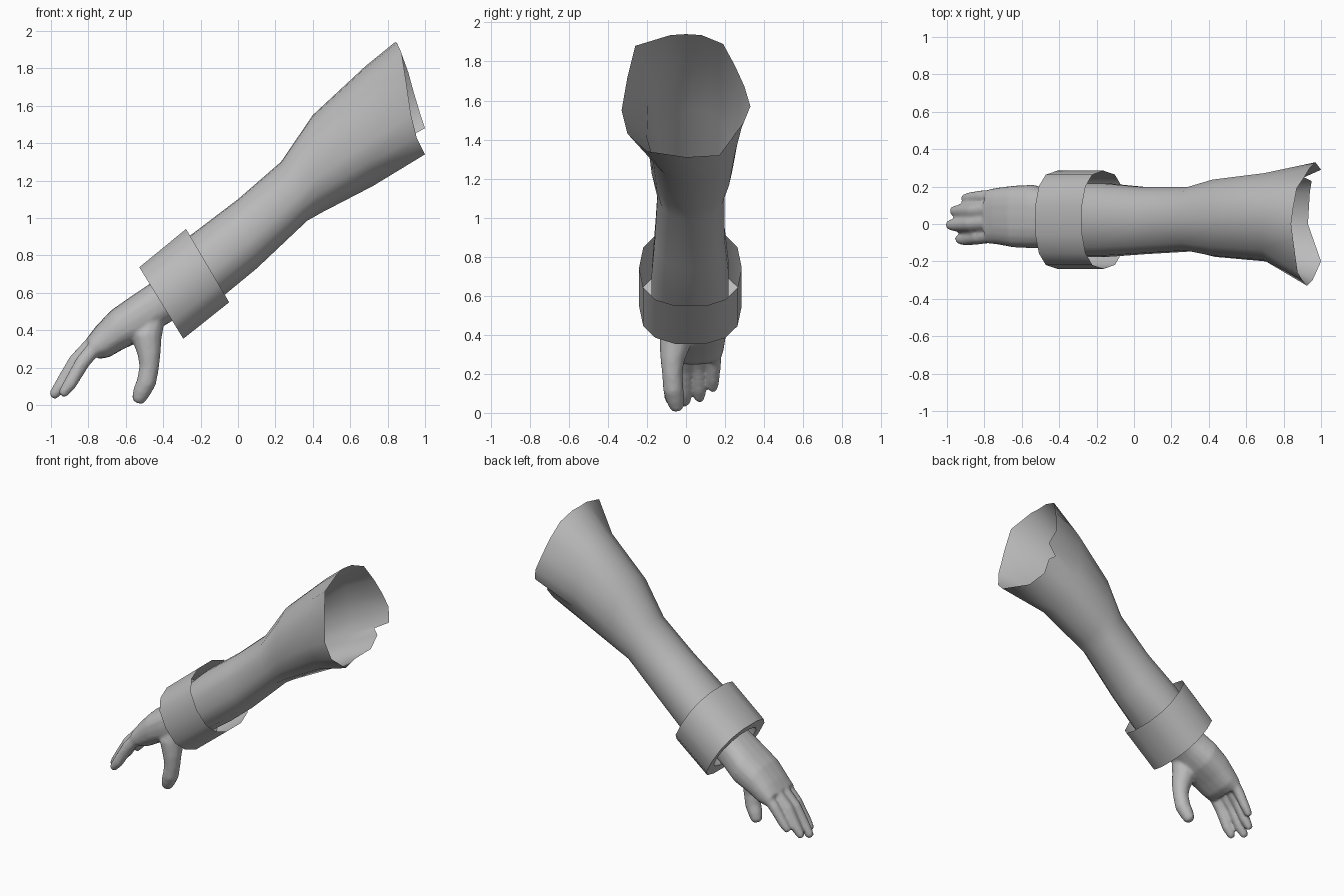
import bpy, bmesh, math
from mathutils import Vector

if "Cube" in bpy.data.objects:
    bpy.data.objects.remove(bpy.data.objects["Cube"])

cloth = bpy.data.materials.new("plain_grey")
cloth.diffuse_color = (0.5, 0.5, 0.5, 1)
cloth.use_nodes = True
cloth.node_tree.nodes["Principled BSDF"].inputs["Base Color"].default_value = cloth.diffuse_color


def section(top, bottom, y0, y1, angles, power=1.0):
    """Closed ring between a top and a bottom (x, z) point; power < 1 is boxier."""
    t, b = Vector((top[0], 0, top[1])), Vector((bottom[0], 0, bottom[1]))
    mid, up = (t + b) / 2 + Vector((0, (y0 + y1) / 2, 0)), (t - b) / 2
    side = Vector((0, (y1 - y0) / 2, 0))
    bend = lambda v: math.copysign(abs(v) ** power, v)
    return [mid + up * bend(math.cos(a)) + side * bend(math.sin(a)) for a in angles]


def loft(bm, rings, caps=False):
    rows = [[bm.verts.new(p) for p in r] for r in rings]
    n = len(rows[0])
    for a, b in zip(rows, rows[1:]):
        for i in range(n):
            bm.faces.new((a[i], a[(i + 1) % n], b[(i + 1) % n], b[i]))
    if caps:
        bm.faces.new(rows[0])
        bm.faces.new(rows[-1])


def tube(bm, path, angles):
    """Rounded finger along (x, y, z, radius) points."""
    pts = [Vector(p[:3]) for p in path]
    rad = [p[3] for p in path]
    # rounded tip
    d = (pts[-1] - pts[-2]).normalized()
    end, r = pts[-1], rad[-1]
    for k in (0.5, 0.85):
        pts.append(end + d * r * k)
        rad.append(r * math.sqrt(1 - k * k))
    rings = []
    for i, p in enumerate(pts):
        t = (pts[min(i + 1, len(pts) - 1)] - pts[max(i - 1, 0)]).normalized()
        u = t.cross(Vector((0, 1, 0))).normalized()
        v = u.cross(t)
        rings.append([p + (u * math.cos(a) + v * math.sin(a)) * rad[i] for a in angles])
    loft(bm, rings, caps=True)


def finish(bm, name, angle=40):
    bmesh.ops.recalc_face_normals(bm, faces=bm.faces)
    me = bpy.data.meshes.new(name)
    bm.to_mesh(me)
    bm.free()
    me.materials.append(cloth)
    ob = bpy.data.objects.new(name, me)
    bpy.context.collection.objects.link(ob)
    bpy.ops.object.select_all(action='DESELECT')
    ob.select_set(True)
    bpy.context.view_layer.objects.active = ob
    bpy.ops.object.shade_smooth_by_angle(angle=math.radians(angle))
    return ob


def circle(n):
    return [2 * math.pi * i / n for i in range(n)]


# Sleeve: open rim with a small tear on the far side, tapering to the wrist
rim = [(0.84, 0, 1.94), (0.85, 0.08, 1.935), (0.87, 0.19, 1.89), (0.91, 0.25, 1.78),
       (0.94, 0.30, 1.67), (0.97, 0.33, 1.57), (1.0, 0.29, 1.48), (0.91, 0.25, 1.43),
       (0.95, 0.23, 1.40), (0.94, 0.17, 1.32), (0.93, 0, 1.31), (1.0, -0.20, 1.34),
       (0.955, -0.30, 1.43), (0.925, -0.33, 1.55), (0.90, -0.30, 1.72),
       (0.875, -0.26, 1.88), (0.85, -0.08, 1.935)]
rim_angles = [math.atan2(y / 0.33, (z - 1.62) / 0.32) for x, y, z in rim]
sleeve_sections = [
    ((-0.49, 0.68), (-0.32, 0.41), -0.18, 0.22),
    ((-0.25, 0.91), (-0.07, 0.59), -0.18, 0.22),
    ((0.00, 1.10), (0.10, 0.73), -0.165, 0.20),
    ((0.23, 1.30), (0.37, 0.985), -0.15, 0.20),
    ((0.40, 1.55), (0.45, 1.03), -0.18, 0.24),
    ((0.68, 1.81), (0.72, 1.17), -0.205, 0.275),
]
bm = bmesh.new()
loft(bm, [section(*s, rim_angles, 0.9) for s in sleeve_sections] + [[Vector(p) for p in rim]])
finish(bm, "sleeve", 60)

# Cuff: wide boxy band, open toward the sleeve and hemmed at the hand end
bm = bmesh.new()
ca = [a + math.pi / 14 for a in circle(14)]
loft(bm, [section((-0.28, 0.945), (-0.045, 0.545), -0.24, 0.285, ca, 0.8),
          section((-0.53, 0.74), (-0.29, 0.35), -0.24, 0.285, ca, 0.8),
          section((-0.49, 0.68), (-0.32, 0.41), -0.18, 0.22, ca, 0.9)])
finish(bm, "cuff")

# Hand: palm, four fingers and thumb fused into one smooth skin
bm = bmesh.new()
palm = [((-0.40, 0.70), (-0.30, 0.48), -0.11, 0.17),
        ((-0.49, 0.635), (-0.40, 0.42), -0.125, 0.185),
        ((-0.58, 0.575), (-0.50, 0.35), -0.13, 0.21),
        ((-0.68, 0.505), (-0.61, 0.30), -0.125, 0.205),
        ((-0.76, 0.42), (-0.69, 0.255), -0.11, 0.195),
        ((-0.81, 0.355), (-0.75, 0.245), -0.105, 0.185)]
loft(bm, [section(*s, circle(20), 0.8) for s in palm], caps=True)
fingers = [
    [(-0.72, -0.055, 0.36, 0.042), (-0.83, -0.07, 0.23, 0.040), (-0.90, -0.08, 0.11, 0.036), (-0.93, -0.08, 0.07, 0.029)],
    [(-0.74, 0.010, 0.37, 0.042), (-0.87, 0.000, 0.23, 0.041), (-0.95, -0.005, 0.10, 0.036), (-0.98, -0.005, 0.06, 0.029)],
    [(-0.74, 0.080, 0.37, 0.042), (-0.86, 0.070, 0.24, 0.040), (-0.93, 0.070, 0.12, 0.035), (-0.96, 0.070, 0.08, 0.028)],
    [(-0.72, 0.145, 0.36, 0.040), (-0.81, 0.145, 0.26, 0.036), (-0.87, 0.140, 0.17, 0.032), (-0.90, 0.138, 0.13, 0.026)],
    # thumb
    [(-0.46, -0.04, 0.46, 0.07), (-0.49, -0.055, 0.36, 0.082), (-0.475, -0.07, 0.27, 0.062), (-0.475, -0.07, 0.20, 0.053),
     (-0.49, -0.065, 0.12, 0.053), (-0.515, -0.055, 0.07, 0.048), (-0.525, -0.05, 0.045, 0.042)],
]
for path in fingers:
    tube(bm, path, circle(12))
hand = finish(bm, "hand", 180)
skin = hand.modifiers.new("fuse", 'REMESH')
skin.mode, skin.voxel_size, skin.use_smooth_shade = 'VOXEL', 0.011, True
relax = hand.modifiers.new("relax", 'SMOOTH')
relax.factor, relax.iterations = 0.5, 5
